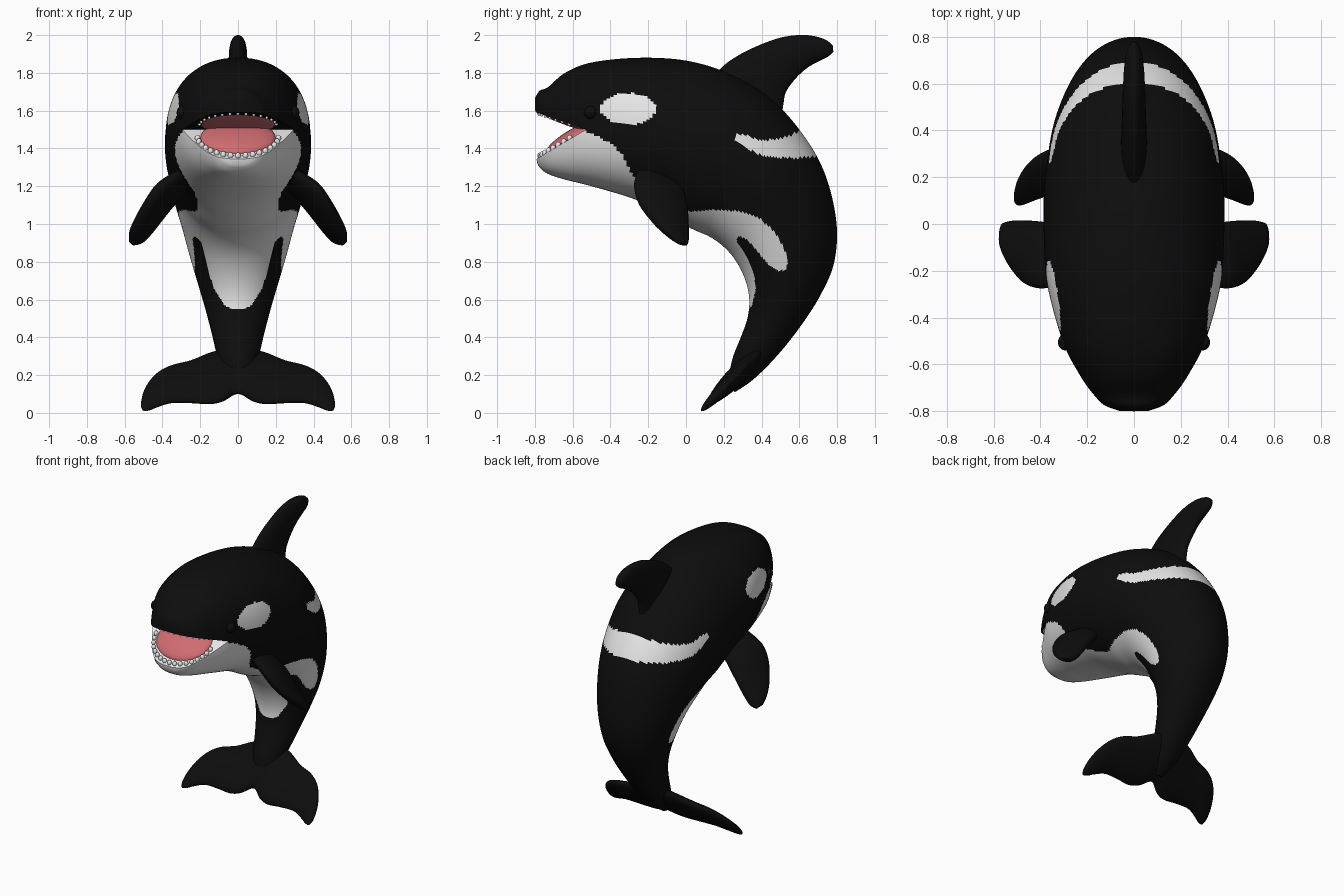
import bpy, bmesh
from math import sin, cos, pi, radians
from mathutils import Vector, Matrix

cube = bpy.data.objects.get("Cube")
if cube:
    bpy.data.objects.remove(cube, do_unlink=True)


def material(name, rgb):
    mat = bpy.data.materials.new(name)
    mat.use_nodes = True
    mat.diffuse_color = (*rgb, 1)
    bsdf = next(n for n in mat.node_tree.nodes if n.type == "BSDF_PRINCIPLED")
    bsdf.inputs["Base Color"].default_value = (*rgb, 1)
    bsdf.inputs["Roughness"].default_value = 0.6
    return mat


black = material("black_skin", (0.004, 0.004, 0.004))
white = material("white_skin", (0.8, 0.8, 0.8))
pink = material("mouth_pink", (0.62, 0.15, 0.16))


def smooth(mesh, angle=40):
    for poly in mesh.polygons:
        poly.use_smooth = True
    mesh.set_sharp_from_angle(angle=radians(angle))


def finish(bm, name, *mats):
    bmesh.ops.recalc_face_normals(bm, faces=bm.faces)
    mesh = bpy.data.meshes.new(name)
    bm.to_mesh(mesh)
    bm.free()
    for mat in mats:
        mesh.materials.append(mat)
    smooth(mesh)
    obj = bpy.data.objects.new(name, mesh)
    bpy.context.collection.objects.link(obj)
    return obj


def spline(rows, sub):
    """Smooth curve through rows of numbers."""
    out = []
    for i in range(len(rows) - 1):
        a, b, c, d = (rows[min(max(i + k, 0), len(rows) - 1)] for k in (-1, 0, 1, 2))
        for s in range(sub):
            t = s / sub
            out.append([q + t / 2 * (r - p + t * (2 * p - 5 * q + 4 * r - u + t * (3 * (q - r) + u - p)))
                        for p, q, r, u in zip(a, b, c, d)])
    out.append(list(rows[-1]))
    return out


def loft(name, rows, normal, sub, ring, *mats):
    """Rows: one edge point, other edge point, half thickness, roundness."""
    normal = Vector(normal).normalized()
    bm = bmesh.new()
    rings = []
    for row in spline(rows, sub):
        p, q = Vector(row[:3]), Vector(row[3:6])
        mid, half = (p + q) / 2, (p - q) / 2
        verts = []
        for k in range(ring):
            c, s = cos(2 * pi * k / ring), sin(2 * pi * k / ring)
            c, s = (abs(v) ** (2 / row[7]) * (1 if v > 0 else -1) for v in (c, s))
            verts.append(bm.verts.new(mid + half * c + normal * (row[6] * s)))
        rings.append(verts)
    for a, b in zip(rings, rings[1:]):
        for k in range(ring):
            j = (k + 1) % ring
            bm.faces.new((a[k], a[j], b[j], b[k]))
    bm.faces.new(rings[0])
    bm.faces.new(rings[-1])
    return finish(bm, name, *mats)


def balls(name, matrices, mat, seg=32):
    bm = bmesh.new()
    for m in matrices:
        bmesh.ops.create_uvsphere(bm, u_segments=seg, v_segments=seg // 2, radius=1, matrix=m)
    return finish(bm, name, mat)


def placed(loc, size, tilt=0):
    return (Matrix.Translation(loc) @ Matrix.Rotation(radians(tilt), 4, "X")
            @ Matrix.Diagonal((*size, 1)))


# Body: back point, belly point, half width, roundness from nose to tail
stations = [
    (-.80, 1.665, -.79, 1.33, .07, 2.6), (-.775, 1.705, -.775, 1.30, .13, 2.6),
    (-.73, 1.725, -.73, 1.265, .175, 2.6), (-.64, 1.80, -.64, 1.235, .235, 2.5),
    (-.50, 1.855, -.50, 1.20, .305, 2.4), (-.25, 1.88, -.27, 1.13, .37, 2.2),
    (0, 1.865, -.10, 1.045, .385, 2), (.22, 1.80, .03, .975, .385, 2),
    (.42, 1.69, .13, .93, .37, 2), (.60, 1.50, .21, .87, .345, 2),
    (.73, 1.28, .27, .795, .305, 2), (.795, 1.02, .315, .70, .26, 2),
    (.785, .80, .335, .60, .215, 2), (.71, .62, .325, .50, .175, 2),
    (.60, .45, .29, .40, .14, 2), (.48, .30, .25, .30, .11, 2),
    (.36, .18, .225, .20, .075, 2), (.26, .11, .20, .14, .03, 2)]
body = loft("body", [(0, a, b, 0, c, d, w, n) for a, b, c, d, w, n in stations],
            (1, 0, 0), 14, 192, black, white)

# Open mouth: a wedge cut from the front of the head
bm = bmesh.new()
sides = [[bm.verts.new((x, y, z)) for y, z in ((-.53, 1.50), (-.95, 1.645), (-.95, 1.25))]
         for x in (-.6, .6)]
for tri in sides:
    bm.faces.new(tri)
for k in range(3):
    j = (k + 1) % 3
    bm.faces.new((sides[0][k], sides[0][j], sides[1][j], sides[1][k]))
cutter = finish(bm, "mouth_cutter", black, white)
cutter.hide_render = True
cut = body.modifiers.new("mouth", "BOOLEAN")
cut.operation, cut.solver, cut.object = "DIFFERENCE", "EXACT", cutter
bpy.context.view_layer.update()
carved = bpy.data.meshes.new_from_object(body.evaluated_get(bpy.context.evaluated_depsgraph_get()))
body.modifiers.clear()
body.data = carved
bpy.data.objects.remove(cutter, do_unlink=True)

# White markings, outlined in the side plane (y, z)
belly = [(-.9, 1.48), (-.55, 1.50), (-.46, 1.46), (-.39, 1.42), (-.34, 1.37), (-.31, 1.31),
         (-.27, 1.24), (-.20, 1.17), (-.10, 1.12), (.015, 1.065), (.15, 1.075), (.28, 1.07),
         (.39, 1.03), (.47, .96), (.52, .87), (.54, .80), (.53, .76), (.49, .75), (.44, .78),
         (.375, .86), (.32, .92), (.28, .935), (.265, .915), (.33, .81), (.36, .73),
         (.37, .66), (.35, .57), (.32, .53), (.2, .5), (-.9, .9)]
saddle = [(.255, 1.475), (.31, 1.475), (.39, 1.445), (.49, 1.45), (.55, 1.465), (.62, 1.51),
          (.74, 1.36), (.60, 1.35), (.49, 1.35), (.40, 1.36), (.325, 1.40), (.265, 1.44)]


def inside(y, z, outline):
    hit = False
    for (a, b), (c, d) in zip(outline, outline[1:] + outline[:1]):
        if (b > z) != (d > z) and y < a + (c - a) * (z - b) / (d - b):
            hit = not hit
    return hit


for poly in carved.polygons:
    _, y, z = poly.center
    eye_patch = ((y + .305) / .145) ** 2 + ((z - 1.61) / .083) ** 2 < 1
    poly.material_index = int(eye_patch or inside(y, z, belly) or inside(y, z, saddle))
smooth(carved)

# Dorsal fin: leading and trailing edge, half thickness
fin = [(.12, 1.74, .50, 1.52, .055), (.19, 1.83, .515, 1.63, .055), (.29, 1.90, .53, 1.70, .053),
       (.42, 1.96, .58, 1.77, .05), (.53, 1.993, .64, 1.825, .047), (.64, 2.0, .70, 1.86, .042),
       (.73, 1.98, .75, 1.885, .03), (.778, 1.945, .78, 1.91, .01)]
loft("dorsal_fin", [(0, a, b, 0, c, d, w, 2) for a, b, c, d, w in fin], (1, 0, 0), 6, 32, black)

# Flippers: centre x and z, leading and trailing y, half thickness
flipper = [(.27, 1.25, -.26, -.03, .05), (.37, 1.17, -.275, 0, .06), (.44, 1.08, -.25, .012, .057),
           (.50, .99, -.18, .015, .05), (.54, .93, -.11, .014, .038), (.565, .895, -.05, .005, .012)]
for side, label in ((1, "left"), (-1, "right")):
    loft(label + "_flipper",
         [(side * (x + w / 2), a, z + w / 2, side * (x - w / 2), b, z - w / 2, w, 2)
          for x, z, a, b, w in flipper], (side * .79, 0, .61), 6, 32, black)

# Tail fluke: x, upper z, lower z, half thickness; swept in a slanted plane
half = [(.08, .33, .065, .05), (.15, .315, .05, .046), (.25, .275, .055, .042),
        (.35, .25, .055, .038), (.42, .215, .035, .033), (.47, .165, .015, .026),
        (.50, .11, .012, .018), (.513, .06, .03, .006)]
span = [(-x, a, b, w) for x, a, b, w in reversed(half)] + [(0, .33, .105, .05)] + half
loft("tail_fluke", [(x, .07 + a, a, x, .07 + b, b, w, 2) for x, a, b, w in span],
     (0, 1, -1), 6, 32, black)

# Mouth lining and teeth
balls("tongue", [placed((0, -.60, 1.455), (.20, .165, .045), 30.8)], pink)
balls("palate", [placed((0, -.61, 1.527), (.195, .15, .012), -19)], pink)


def tooth_arc(count, x, reach, centre, tilt, size):
    for k in range(count):
        t = pi * (k + .5) / count
        along = -reach * sin(t)
        yield placed((x * cos(t), centre[0] + along * cos(radians(tilt)),
                      centre[1] + along * sin(radians(tilt))), (size, size, size * 1.2))


balls("lower_teeth", tooth_arc(17, .215, .20, (-.60, 1.463), 30.8, .015), white, 12)
balls("upper_teeth", tooth_arc(15, .205, .19, (-.60, 1.522), -19, .008), white, 12)

# Eyes
for side, label in ((1, "left"), (-1, "right")):
    balls(label + "_eye", [placed((side * .295, -.505, 1.59), (.03, .035, .035))], black, 24)
